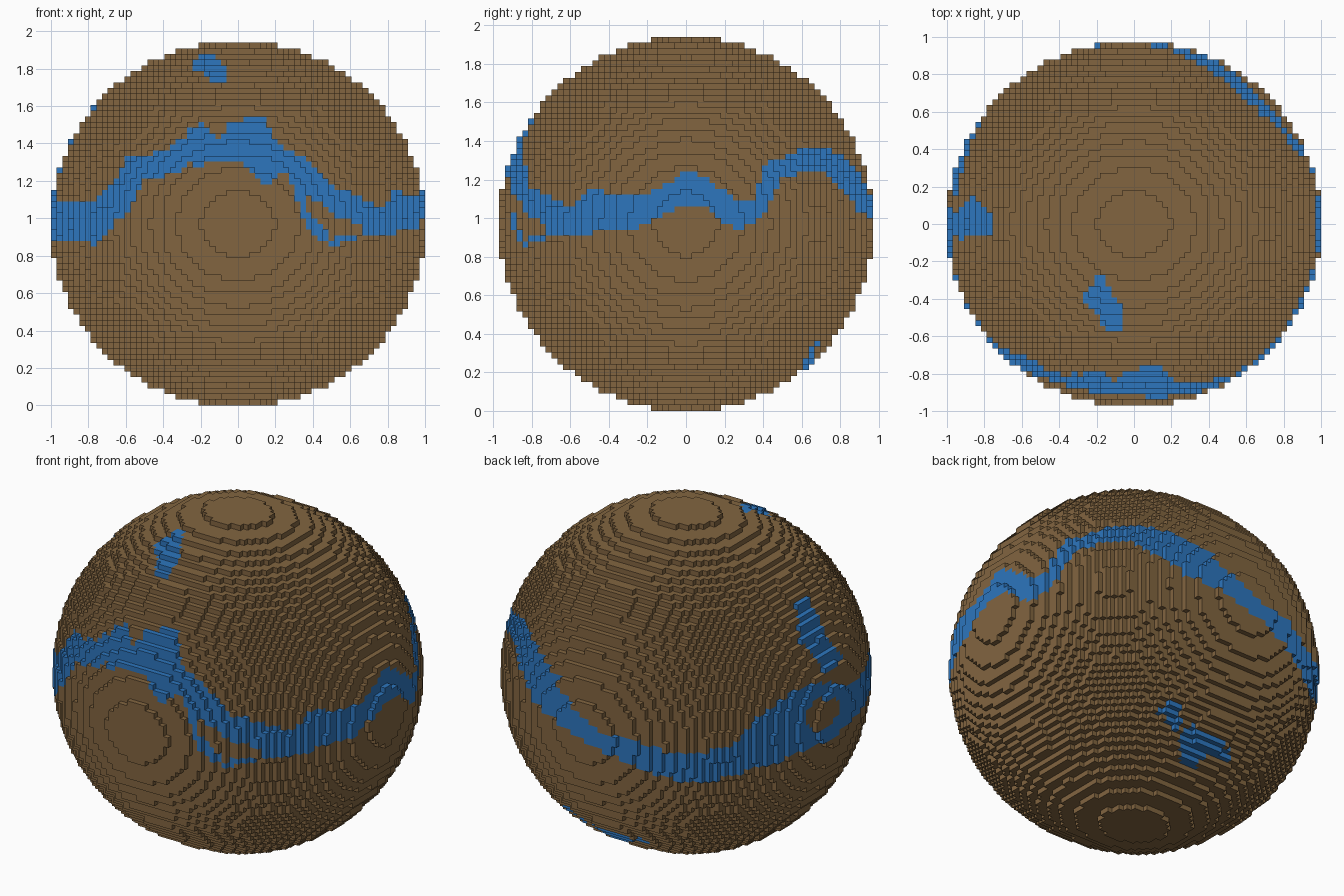
import bpy, bmesh, math
from mathutils import Vector

if "Cube" in bpy.data.objects:
    bpy.data.objects.remove(bpy.data.objects["Cube"])

U = 1 / 33          # cube size: 66 x 64 x 64 cubes
MID = 32 * U        # height of the centre


def material(name, rgb):
    m = bpy.data.materials.new(name)
    m.diffuse_color = (*rgb, 1)
    m.use_nodes = True
    m.node_tree.nodes["Principled BSDF"].inputs["Base Color"].default_value = m.diffuse_color
    return m


def lerp(table, k):
    """Band limits (low, high) at key k, or None outside the table."""
    for a, b in zip(table, table[1:]):
        if a[0] <= k <= b[0]:
            t = (k - a[0]) / (b[0] - a[0])
            return [a[i] + t * (b[i] - a[i]) for i in (1, 2)]


def within(table, k, z):
    r = lerp(table, k)
    return bool(r) and r[0] <= z <= r[1]


def in_poly(poly, x, y):
    inside = False
    for (x1, y1), (x2, y2) in zip(poly, poly[1:] + poly[:1]):
        if (y1 > y) != (y2 > y) and x < x1 + (y - y1) * (x2 - x1) / (y2 - y1):
            inside = not inside
    return inside


# River limits: front keyed by x, right by y, back and left by angle
FRONT = [(-.82, .86, 1.08), (-.75, .86, 1.1), (-.7, .92, 1.15), (-.65, .99, 1.22),
         (-.6, 1.0, 1.33), (-.55, 1.13, 1.34), (-.5, 1.2, 1.34), (-.4, 1.22, 1.36),
         (-.3, 1.26, 1.42), (-.25, 1.3, 1.48), (-.2, 1.27, 1.51), (-.15, 1.3, 1.46),
         (-.1, 1.3, 1.42), (-.06, 1.3, 1.5), (0, 1.3, 1.51), (.05, 1.26, 1.54),
         (.1, 1.2, 1.54), (.15, 1.18, 1.53), (.2, 1.2, 1.42), (.25, 1.25, 1.36),
         (.3, 1.16, 1.35), (.35, .98, 1.34), (.4, .92, 1.27), (.45, .88, 1.24),
         (.5, .85, 1.17), (.55, .86, 1.15), (.6, .89, 1.14), (.7, .9, 1.08),
         (.82, .91, 1.06)]
FRONT_ISLE = [(.36, 1.06, 1.12), (.4, 1.0, 1.1), (.45, .95, 1.07), (.5, .89, 1.02),
              (.55, .91, 1.0), (.6, .92, .99), (.67, .92, .97)]
RIGHT = [(-.65, .88, 1.05), (-.6, .9, 1.04), (-.5, .92, 1.14), (-.3, .95, 1.13),
         (-.2, .96, 1.11), (-.15, 1.0, 1.16), (-.1, 1.04, 1.18), (0, 1.06, 1.24),
         (.1, 1.06, 1.22), (.15, 1.02, 1.18), (.2, .96, 1.14), (.3, .95, 1.07),
         (.35, .98, 1.1), (.4, 1.0, 1.25), (.45, 1.1, 1.3), (.5, 1.2, 1.31),
         (.6, 1.24, 1.36), (.7, 1.25, 1.37), (.8, 1.17, 1.33), (.85, 1.1, 1.3),
         (.91, 1.02, 1.24)]
AROUND = [(60, 1.1, 1.3), (69, 1.03, 1.24), (80, .98, 1.16), (88, .93, 1.07),
          (97, .9, 1.01), (106, .84, 1.0), (125, .75, .93), (130, .75, .94),
          (139, .78, .98), (146, .81, 1.08), (156, .82, 1.18), (164, .86, 1.22),
          (172, .86, 1.22), (180, .86, 1.16), (186, .87, 1.1), (197, .88, 1.08),
          (208, .89, 1.09), (225, .85, 1.08)]
LEFT_ISLE = [(166, 1.02, 1.07), (170, .95, 1.12), (178, .95, 1.1), (182, .99, 1.03)]

# Ponds: outline in a view plane, given by its right and up axes
EL, AZ = math.radians(25), math.radians(35)
s, c = math.sin(AZ), math.cos(AZ)
BACK_LEFT = (Vector((-c, -s, 0)),
             Vector((s * math.sin(EL), -c * math.sin(EL), math.cos(EL))))
BELOW = (Vector((-c, s, 0)),
         Vector((s * math.sin(EL), c * math.sin(EL), math.cos(EL))))
TOP = (Vector((1, 0, 0)), Vector((0, 1, 0)))
PONDS = [
    (TOP, [(-.21, -.28), (-.16, -.28), (-.15, -.33), (-.06, -.43), (-.06, -.57),
           (-.16, -.57), (-.18, -.5), (-.265, -.43), (-.26, -.36), (-.22, -.34)]),
    (BACK_LEFT, [(.58, .38), (.66, .4), (.75, .21), (.86, .05), (.74, 0),
                 (.68, .09), (.62, .17), (.6, .3)]),
    (BELOW, [(.06, -.29), (.14, -.225), (.2, -.26), (.19, -.39), (.27, -.34),
             (.41, -.42), (.51, -.49), (.49, -.54), (.38, -.49), (.27, -.59),
             (.21, -.53), (.19, -.42), (.13, -.36)]),
]


def is_water(p):
    x, y, z = p.x, p.y, p.z + MID
    if y < 0 and abs(x) < .8:
        river = within(FRONT, x, z) and not within(FRONT_ISLE, x, z)
    elif x > 0 and y < .9:
        river = within(RIGHT, y, z)
    else:
        a = math.degrees(math.atan2(y, x)) % 360
        river = within(AROUND, a, z) and not within(LEFT_ISLE, a, z)
    if river:
        return True
    return any(p.dot(r.cross(u)) > 0 and in_poly(poly, p.dot(r), p.dot(u))
               for (r, u), poly in PONDS)


def solid(i, j, k):
    """Ball of cubes with two extra layers in the middle of x."""
    x = max(abs(i + .5) - 1, .5)
    return x * x + (j + .5) ** 2 + (k + .5) ** 2 <= 1024


# Ball: only the outward cube faces, coloured cube by cube
bm = bmesh.new()
verts = {}


def vert(key):
    if key not in verts:
        verts[key] = bm.verts.new((key[0] * U, key[1] * U, key[2] * U + MID))
    return verts[key]


for i in range(-33, 33):
    for j in range(-32, 32):
        for k in range(-32, 32):
            if not solid(i, j, k):
                continue
            water = None
            for axis in range(3):
                for side in (0, 1):
                    n = [i, j, k]
                    n[axis] += 2 * side - 1
                    if solid(*n):
                        continue
                    if water is None:
                        water = is_water(Vector((i + .5, j + .5, k + .5)) * U)
                    quad = []
                    for du, dv in ((0, 0), (1, 0), (1, 1), (0, 1)):
                        q = [i, j, k]
                        q[axis] += side
                        q[(axis + 1) % 3] += du
                        q[(axis + 2) % 3] += dv
                        quad.append(vert(tuple(q)))
                    f = bm.faces.new(quad if side else quad[::-1])
                    f.material_index = int(water)

mesh = bpy.data.meshes.new("block_planet")
bm.to_mesh(mesh)
bm.free()
mesh.materials.append(material("brown earth", (.223, .130, .051)))
mesh.materials.append(material("blue water", (.026, .18, .515)))
bpy.context.collection.objects.link(bpy.data.objects.new("block_planet", mesh))
